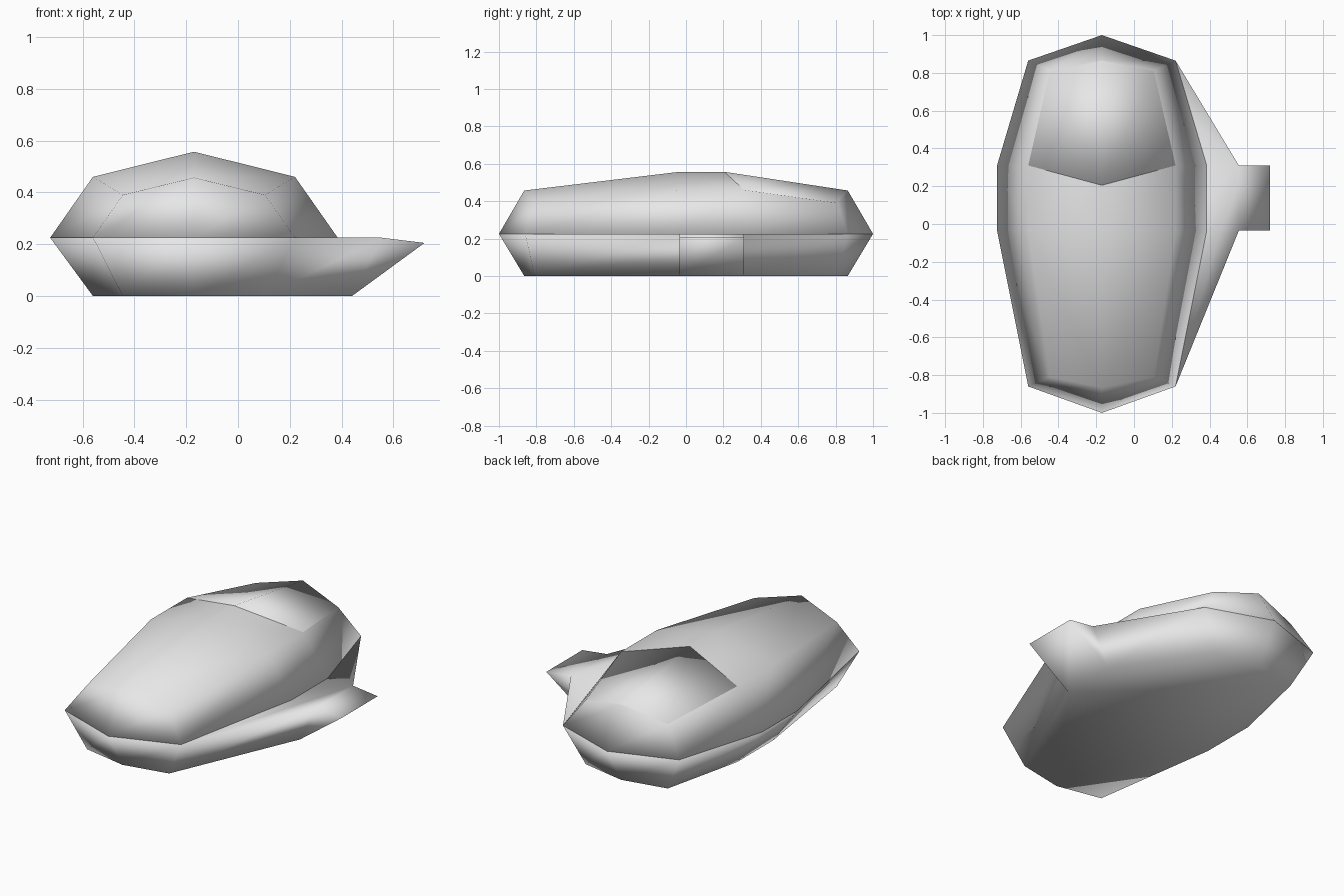
import bpy
import bmesh

cube = bpy.data.objects.get("Cube")
if cube:
    bpy.data.objects.remove(cube, do_unlink=True)

CX = -0.17      # centre line of the main body
RIM = 0.225     # height of the seam between upper and lower hull

grey = bpy.data.materials.new("light grey")
grey.use_nodes = True
grey.diffuse_color = (0.8, 0.8, 0.8, 1)
grey.node_tree.nodes["Principled BSDF"].inputs["Base Color"].default_value = (0.8, 0.8, 0.8, 1)


def ring(half):
    """Close a front-to-back half outline (offset, y, z) around the centre line."""
    right = [(CX + x, y, z) for x, y, z in half]
    left = [(CX - x, y, z) for x, y, z in half[-2:0:-1]]
    return right + left


def bridge(bm, a, b):
    n = len(a)
    for i in range(n):
        j = (i + 1) % n
        bm.faces.new((a[i], a[j], b[j], b[i]))


def add(bm, points):
    return [bm.verts.new(p) for p in points]


def finish(name, bm):
    bmesh.ops.recalc_face_normals(bm, faces=bm.faces)
    mesh = bpy.data.meshes.new(name)
    bm.to_mesh(mesh)
    bm.free()
    mesh.materials.append(grey)
    mesh.shade_smooth()
    obj = bpy.data.objects.new(name, mesh)
    bpy.context.collection.objects.link(obj)


rim_half = [(0, -1, RIM), (0.39, -0.86, RIM), (0.555, -0.035, RIM),
            (0.555, 0.31, RIM), (0.39, 0.865, RIM), (0, 1, RIM)]
shoulder_half = [(0, -0.865, 0.457), (0.275, -0.81, 0.39), (0.39, -0.035, 0.46),
                 (0.39, 0.31, 0.46), (0.275, 0.81, 0.39), (0, 0.865, 0.457)]
spine = [(CX, -0.035, 0.557), (CX, 0.205, 0.557)]

# Upper hull: sloped skirt, ridged roof and a flat underside
bm = bmesh.new()
rim = add(bm, ring(rim_half))
sh = add(bm, ring(shoulder_half))
mid, rear = add(bm, spine)
bridge(bm, rim, sh)
bm.faces.new(rim[::-1])
for front, s1, s2 in ((sh[1], sh[2], sh[3]), (sh[9], sh[8], sh[7])):
    bm.faces.new((sh[0], front, s1, mid))
    bm.faces.new((mid, s1, s2, rear))
finish("upper_hull", bm)

# Canopy: ridged hexagonal cover with walls sunk into the hull
bm = bmesh.new()
outline = [spine[1]] + ring(shoulder_half)[3:8]
top = add(bm, outline)
base = add(bm, [(x, y, RIM + 0.03) for x, y, z in outline])
bridge(bm, base, top)
bm.faces.new(base[::-1])
bm.faces.new(top[0:4])
bm.faces.new((top[0], top[3], top[4], top[5]))
finish("canopy", bm)

# Lower hull: tapers to a flat floor and bulges out to one side
bm = bmesh.new()
deck_points = ring(rim_half)
floor_points = [(x, y, 0) for x, y, z in ring(shoulder_half)]
for i in (2, 3):
    y = deck_points[i][1]
    deck_points[i] = (0.555, y, RIM)
    floor_points[i] = (0.44, y, 0)
deck = add(bm, deck_points)
floor = add(bm, floor_points)
bridge(bm, floor, deck)
bm.faces.new(deck)
bm.faces.new(floor[::-1])

# Side wedge: pull the bulge's outer face out to a sharp edge
outer = bm.faces.get((floor[2], floor[3], deck[3], deck[2]))
bm.faces.remove(outer)
tip = add(bm, [(0.72, deck[i].co.y, 0.205) for i in (2, 3)])
bm.faces.new((deck[2], tip[0], tip[1], deck[3]))
bm.faces.new((floor[2], floor[3], tip[1], tip[0]))
bm.faces.new((floor[2], tip[0], deck[2]))
bm.faces.new((floor[3], deck[3], tip[1]))
finish("lower_hull", bm)
